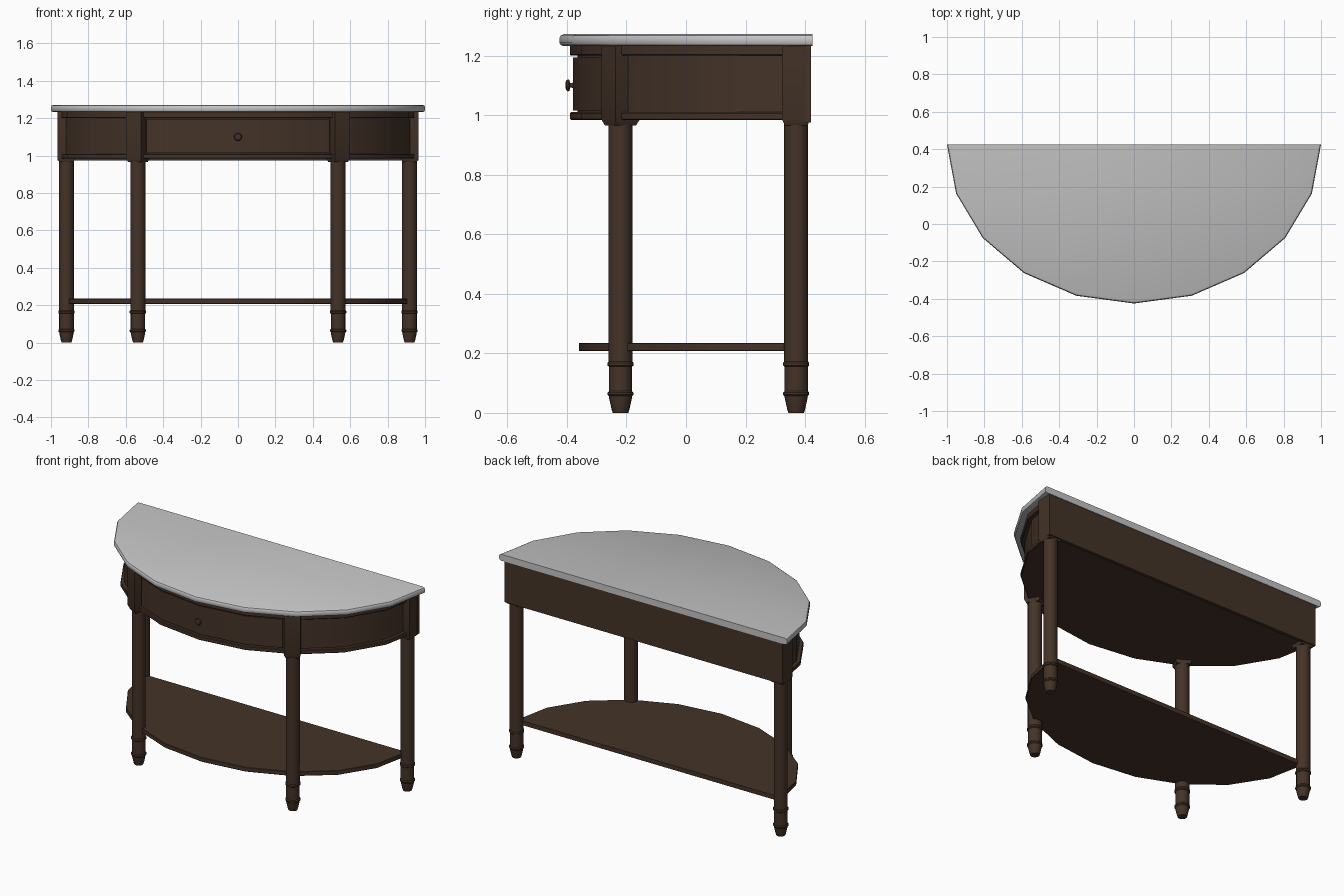
import bpy, bmesh, math
from mathutils import Matrix

if "Cube" in bpy.data.objects:
    bpy.data.objects.remove(bpy.data.objects["Cube"])

BACK = 0.42      # y of the straight back line of the half ellipses


def material(name, rgb):
    m = bpy.data.materials.new(name)
    m.diffuse_color = (*rgb, 1)
    m.use_nodes = True
    m.node_tree.nodes["Principled BSDF"].inputs["Base Color"].default_value = m.diffuse_color
    return m


WOOD = material("dark brown wood", (0.058, 0.033, 0.021))
STONE = material("pale grey stone", (0.56, 0.56, 0.56))


def loft(name, rings, mat, matrix=Matrix()):
    """Skin a stack of equal-length closed rings and cap both ends."""
    bm = bmesh.new()
    rows = [[bm.verts.new(p) for p in ring] for ring in rings]
    n = len(rows[0])
    for a, b in zip(rows, rows[1:]):
        for i in range(n):
            j = (i + 1) % n
            bm.faces.new((a[i], a[j], b[j], b[i]))
    bm.faces.new(rows[0][::-1])
    bm.faces.new(rows[-1])
    bmesh.ops.recalc_face_normals(bm, faces=bm.faces)
    me = bpy.data.meshes.new(name)
    bm.to_mesh(me)
    bm.free()
    me.materials.append(mat)
    ob = bpy.data.objects.new(name, me)
    bpy.context.collection.objects.link(ob)
    ob.matrix_world = matrix
    bpy.ops.object.select_all(action='DESELECT')
    ob.select_set(True)
    bpy.context.view_layer.objects.active = ob
    bpy.ops.object.shade_smooth_by_angle(angle=math.radians(32))
    return ob


def half_ellipse(a, b, back=BACK, steps=10):
    return [(-a * math.cos(math.pi * i / steps),
             back - b * math.sin(math.pi * i / steps)) for i in range(steps + 1)]


def slab(name, a, b, profile, mat, back=BACK):
    """Half-round board; profile is a list of (edge inset, z)."""
    return loft(name, [[(x, y, z) for x, y in half_ellipse(a - d, b - d, back)]
                       for d, z in profile], mat)


def lathe(name, profile, sides, mat, matrix, phase=0.0):
    return loft(name, [[(r * math.cos(phase + 2 * math.pi * i / sides),
                         r * math.sin(phase + 2 * math.pi * i / sides), z)
                        for i in range(sides)] for r, z in profile], mat, matrix)


def box(name, x0, x1, y0, y1, z0, z1, mat):
    return loft(name, [[(x0, y0, z), (x1, y0, z), (x1, y1, z), (x0, y1, z)]
                       for z in (z0, z1)], mat)


# Stone top with a rounded front edge
slab("table_top", 1.0, 0.85,
     [(0.014, 1.232), (0.004, 1.236), (0, 1.243), (0, 1.26), (0.004, 1.267), (0.014, 1.272)],
     STONE, back=0.425)

# Apron: two rails, recessed panel between, flat back board
slab("top_rail", 0.96, 0.81, [(0.004, 1.2), (0, 1.204), (0, 1.232)], WOOD)
slab("bottom_rail", 0.96, 0.81, [(0.004, 0.984), (0, 0.988), (0, 1.006), (0.004, 1.01)], WOOD)
slab("apron_panel", 0.938, 0.785, [(0, 1.01), (0, 1.2)], WOOD)
box("back_board", -0.965, 0.965, 0.40, 0.42, 0.975, 1.232, WOOD)

# Drawer front follows the faceted curve of the apron
arc = half_ellipse(0.955, 0.80)


def curve_y(x):
    for (x0, y0), (x1, y1) in zip(arc, arc[1:]):
        if x0 <= x <= x1:
            return y0 + (y1 - y0) * (x - x0) / (x1 - x0)


xs = [-0.49] + [p[0] for p in arc if abs(p[0]) < 0.49] + [0.49]
outline = [(x, curve_y(x)) for x in xs] + [(x, curve_y(x) + 0.03) for x in reversed(xs)]
loft("drawer_front", [[(x, y, z) for x, y in outline] for z in (1.016, 1.194)], WOOD)

# Drawer knob, turned around the y axis
lathe("drawer_knob", [(0.012, 0), (0.008, 0.006), (0.008, 0.012), (0.019, 0.015),
                      (0.021, 0.019), (0.017, 0.025), (0.008, 0.028)], 14, WOOD,
      Matrix.Translation((0, -0.377, 1.1)) @ Matrix.Rotation(math.pi / 2, 4, 'X'))

# Lower shelf
slab("lower_shelf", 0.91, 0.73, [(0.002, 0.208), (0, 0.21), (0, 0.233), (0.002, 0.235)],
     WOOD, back=0.37)

# Turned legs with square upper blocks; front blocks turn with the curve
LEG = [(0.026, 0), (0.030, 0.012), (0.038, 0.048), (0.039, 0.056), (0.044, 0.061),
       (0.044, 0.068), (0.039, 0.073), (0.039, 0.155), (0.044, 0.159), (0.044, 0.168),
       (0.040, 0.173), (0.040, 0.968)]
HALF = math.sqrt(2)
BLOCK = [(0.038 * HALF, 0.965), (0.047 * HALF, 0.985), (0.047 * HALF, 1.232)]
for label, x, y, turn in (("front", 0.535, -0.22, 30), ("back", 0.917, 0.37, 0)):
    for side, s in (("left", -1), ("right", 1)):
        at = Matrix.Translation((s * x, y, 0))
        lathe(f"{label}_leg_{side}", LEG, 16, WOOD, at)
        lathe(f"{label}_leg_block_{side}", BLOCK, 4, WOOD,
              at @ Matrix.Rotation(math.radians(s * turn), 4, 'Z'), math.pi / 4)
